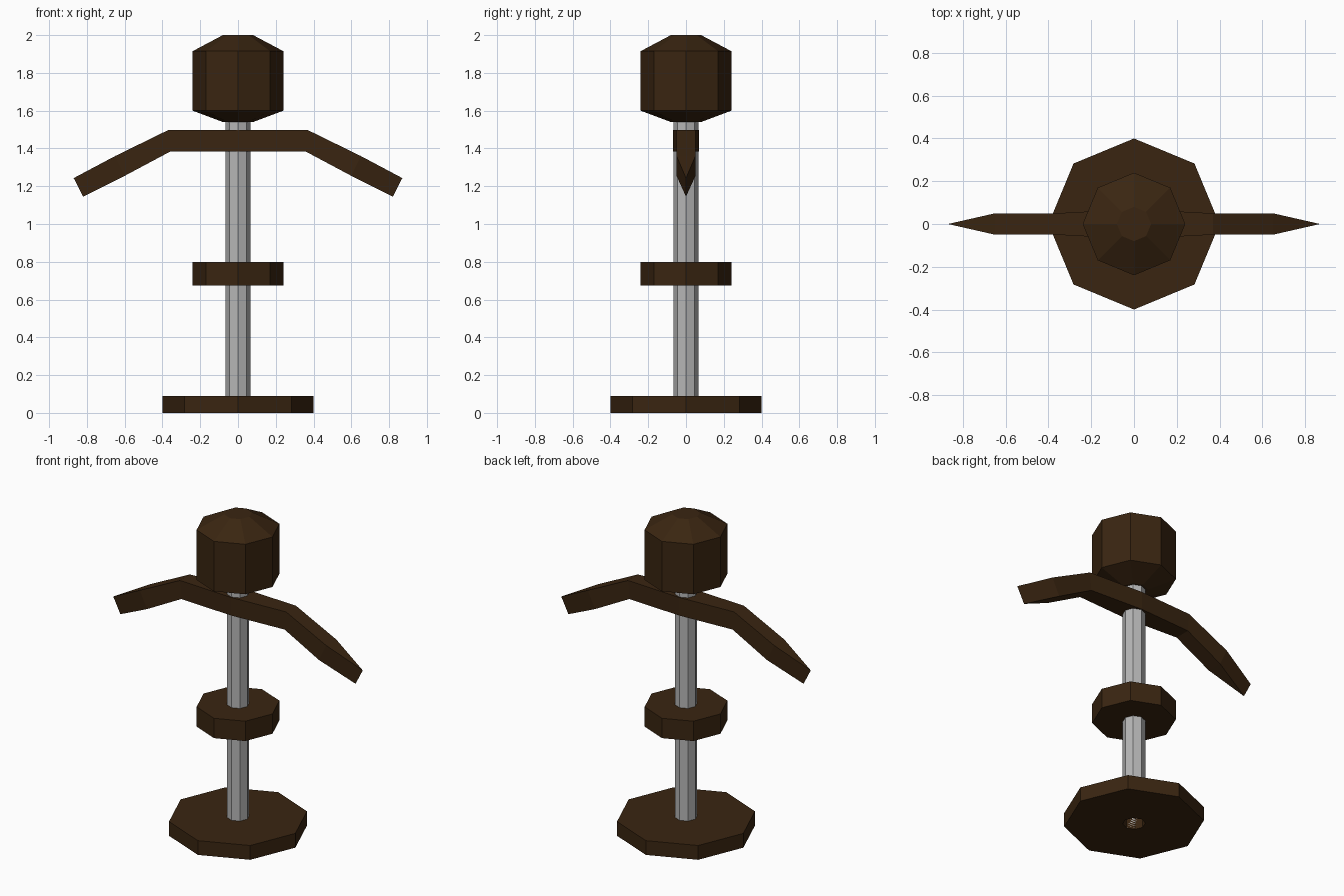
import bpy, bmesh, math

if "Cube" in bpy.data.objects:
    bpy.data.objects.remove(bpy.data.objects["Cube"])


def material(name, rgb):
    m = bpy.data.materials.new(name)
    m.diffuse_color = (*rgb, 1)
    m.use_nodes = True
    m.node_tree.nodes["Principled BSDF"].inputs["Base Color"].default_value = m.diffuse_color
    return m


brown = material("dark_brown_wood", (0.042, 0.0185, 0.0055))
grey = material("grey_metal", (0.47, 0.47, 0.47))


def finish(name, bm, mat):
    bmesh.ops.recalc_face_normals(bm, faces=bm.faces)
    mesh = bpy.data.meshes.new(name)
    bm.to_mesh(mesh)
    bm.free()
    mesh.materials.append(mat)
    ob = bpy.data.objects.new(name, mesh)
    bpy.context.collection.objects.link(ob)
    return ob


def turned(name, profile, mat, closed=False, caps=False, sides=8):
    """Eight-sided turned part from (radius, height) points."""
    bm = bmesh.new()
    rings = [[bm.verts.new((r * math.cos(math.tau * i / sides),
                            r * math.sin(math.tau * i / sides), z))
              for i in range(sides)] for r, z in profile]
    pairs = list(zip(rings, rings[1:]))
    if closed:
        pairs.append((rings[-1], rings[0]))
    for a, b in pairs:
        for i in range(sides):
            j = (i + 1) % sides
            bm.faces.new((a[i], a[j], b[j], b[i]))
    if caps:
        bm.faces.new(rings[0])
        bm.faces.new(rings[-1])
    return finish(name, bm, mat)


POLE = 0.065


def disc(name, r, z0, z1):
    """Flat disc with a hole for the pole."""
    turned(name, [(POLE, z0), (r, z0), (r, z1), (POLE, z1)], brown, closed=True)


disc("base", 0.40, 0.0, 0.09)
disc("middle_collar", 0.24, 0.675, 0.80)
turned("pole", [(POLE, 0.0), (POLE, 1.56)], grey)
turned("head", [(0.08, 1.54), (0.24, 1.60), (0.24, 1.915), (0.08, 2.0)],
       brown, caps=True)

# Drooping crossguard: stations of (x top, z top, x bottom, z bottom, half depth)
half = [(0.37, 1.497, 0.36, 1.383, 0.05),
        (0.65, 1.36, 0.60, 1.255, 0.05),
        (0.87, 1.243, 0.82, 1.145, 0.0)]
stations = [(-a, b, -c, d, e) for a, b, c, d, e in reversed(half)]
stations += [(0, 1.497, 0, 1.383, 0.07)] + half
bm = bmesh.new()
loops = [[bm.verts.new(p) for p in ((xt, -w, zt), (xt, w, zt), (xb, w, zb), (xb, -w, zb))]
         for xt, zt, xb, zb, w in stations]
for a, b in zip(loops, loops[1:]):
    for i in range(4):
        j = (i + 1) % 4
        bm.faces.new((a[i], a[j], b[j], b[i]))
# Pinch both ends into knife edges
bmesh.ops.remove_doubles(bm, verts=bm.verts, dist=0.0005)
finish("crossguard", bm, brown)
